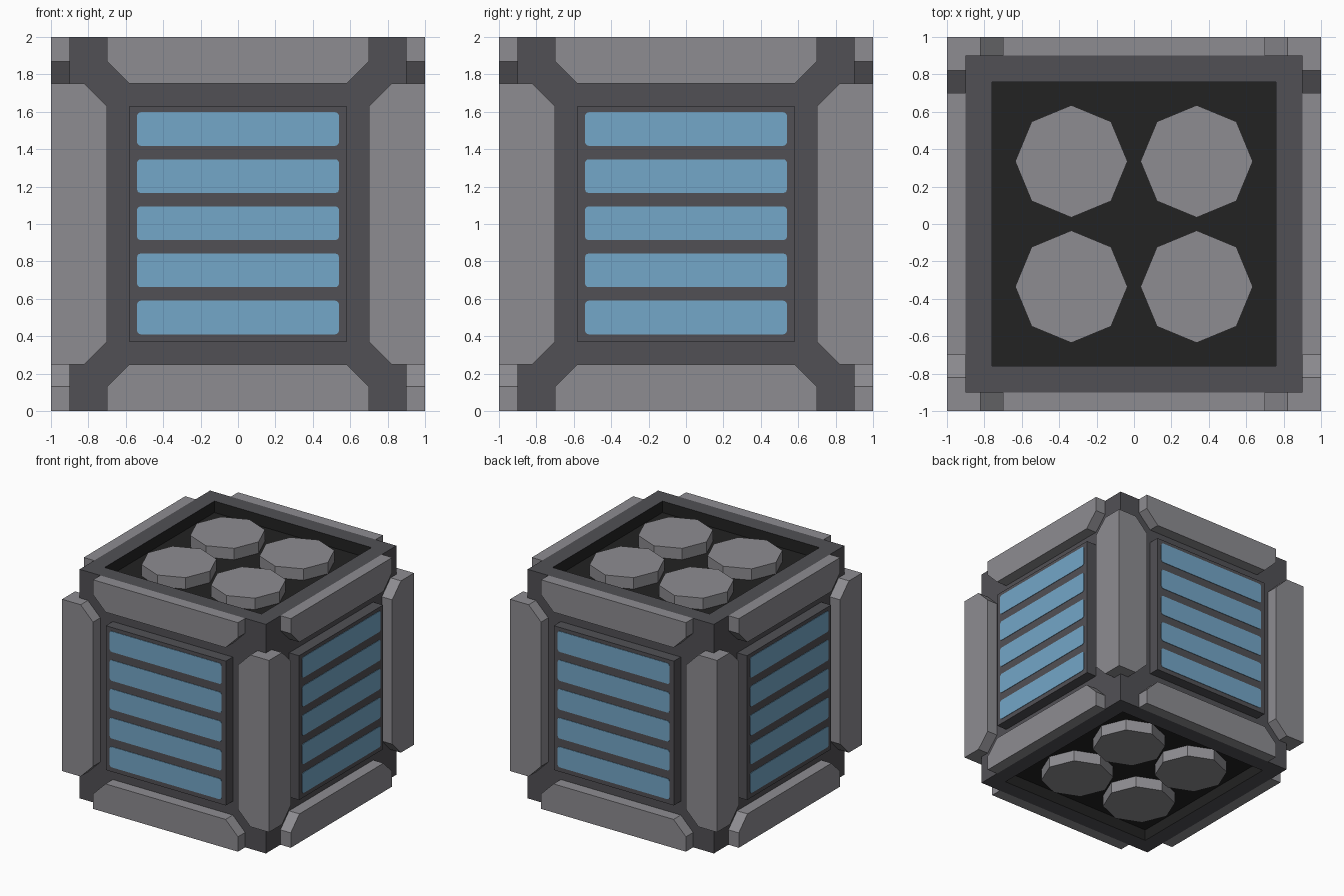
import bpy, bmesh, math
from mathutils import Matrix

if "Cube" in bpy.data.objects:
    bpy.data.objects.remove(bpy.data.objects["Cube"])


def material(name, r, g, b):
    m = bpy.data.materials.new(name)
    m.diffuse_color = (r, g, b, 1)
    m.use_nodes = True
    m.node_tree.nodes["Principled BSDF"].inputs["Base Color"].default_value = m.diffuse_color
    return m


LIGHT = material("light grey metal", 0.27, 0.265, 0.285)
DARK = material("dark grey metal", 0.083, 0.081, 0.091)
BLACK = material("black recess", 0.016, 0.016, 0.016)
BLUE = material("blue glow", 0.174, 0.385, 0.58)


def finish(bm, name, *mats):
    bmesh.ops.recalc_face_normals(bm, faces=bm.faces)
    me = bpy.data.meshes.new(name)
    bm.to_mesh(me)
    bm.free()
    for m in mats:
        me.materials.append(m)
    ob = bpy.data.objects.new(name, me)
    bpy.context.collection.objects.link(ob)
    return ob


def prism(name, profile, d0, d1, mat, angle):
    """Extrude a (u, z) profile outward from depth d0 to d1 on the side at angle."""
    bm = bmesh.new()
    near = [bm.verts.new((u, -d0, z)) for u, z in profile]
    far = [bm.verts.new((u, -d1, z)) for u, z in profile]
    n = len(profile)
    bm.faces.new(near)
    bm.faces.new(far[::-1])
    for i in range(n):
        j = (i + 1) % n
        bm.faces.new((near[i], far[i], far[j], near[j]))
    bm.transform(Matrix.Rotation(angle, 4, 'Z'))
    return finish(bm, name, mat)


def rect(x0, x1, z0, z1):
    return [(x0, z0), (x1, z0), (x1, z1), (x0, z1)]


def rounded(hx, cz, hz, r, steps=3):
    pts = []
    for k, (sx, sz) in enumerate([(1, 1), (-1, 1), (-1, -1), (1, -1)]):
        for i in range(steps + 1):
            a = math.pi / 2 * (k + i / steps)
            pts.append((sx * (hx - r) + r * math.cos(a),
                        cz + sz * (hz - r) + r * math.sin(a)))
    return pts


# Core body with a black square recess in the top and the bottom
bm = bmesh.new()
bmesh.ops.create_cube(bm, size=1, matrix=Matrix.Translation((0, 0, 1)) @ Matrix.Diagonal((1.8, 1.8, 2, 1)))
bm.normal_update()
for cap in [f for f in bm.faces if abs(f.normal.z) > 0.5]:
    up = 1 if cap.normal.z > 0 else -1
    bmesh.ops.inset_region(bm, faces=[cap], thickness=0.2)
    walls = bmesh.ops.inset_region(bm, faces=[cap], thickness=0)["faces"]
    for v in cap.verts:
        v.co.z -= 0.1 * up
    for f in walls + [cap]:
        f.material_index = 1
finish(bm, "core_body", DARK, BLACK)

# Octagonal studs in both recesses
for z, label in ((1.945, "top"), (0.055, "bottom")):
    for x in (-0.335, 0.335):
        for y in (-0.335, 0.335):
            bm = bmesh.new()
            bmesh.ops.create_cone(bm, cap_ends=True, segments=8, radius1=0.3, radius2=0.3,
                                  depth=0.11, matrix=Matrix.Translation((x, y, z)))
            finish(bm, label + "_stud", LIGHT)

# Four identical sides
rail = [(-0.7, 2), (-0.7, 1.87), (-0.58, 1.75), (0.58, 1.75), (0.7, 1.87), (0.7, 2)]
for k in range(4):
    a = k * math.pi / 2
    # horizontal rails with clipped corners
    prism("top_rail", rail, 0.9, 1, LIGHT, a)
    prism("bottom_rail", [(u, 2 - z) for u, z in rail], 0.9, 1, LIGHT, a)
    # corner guards: one wing reaches the corner, the other butts against it
    for s, end, label in ((1, 1.0, "right"), (-1, 0.9, "left")):
        wing = [(0.7, 0.37), (0.82, 0.25), (end, 0.25), (end, 1.75), (0.82, 1.75), (0.7, 1.63)]
        prism(label + "_corner_guard", [(s * u, z) for u, z in wing], 0.9, 1, LIGHT, a)
    # raised panel with five glowing strips
    prism("side_panel", rect(-0.58, 0.58, 0.37, 1.63), 0.9, 0.996, DARK, a)
    for i in range(5):
        prism("light_strip", rounded(0.54, 0.5 + 0.252 * i, 0.09, 0.02), 0.994, 1, BLUE, a)
